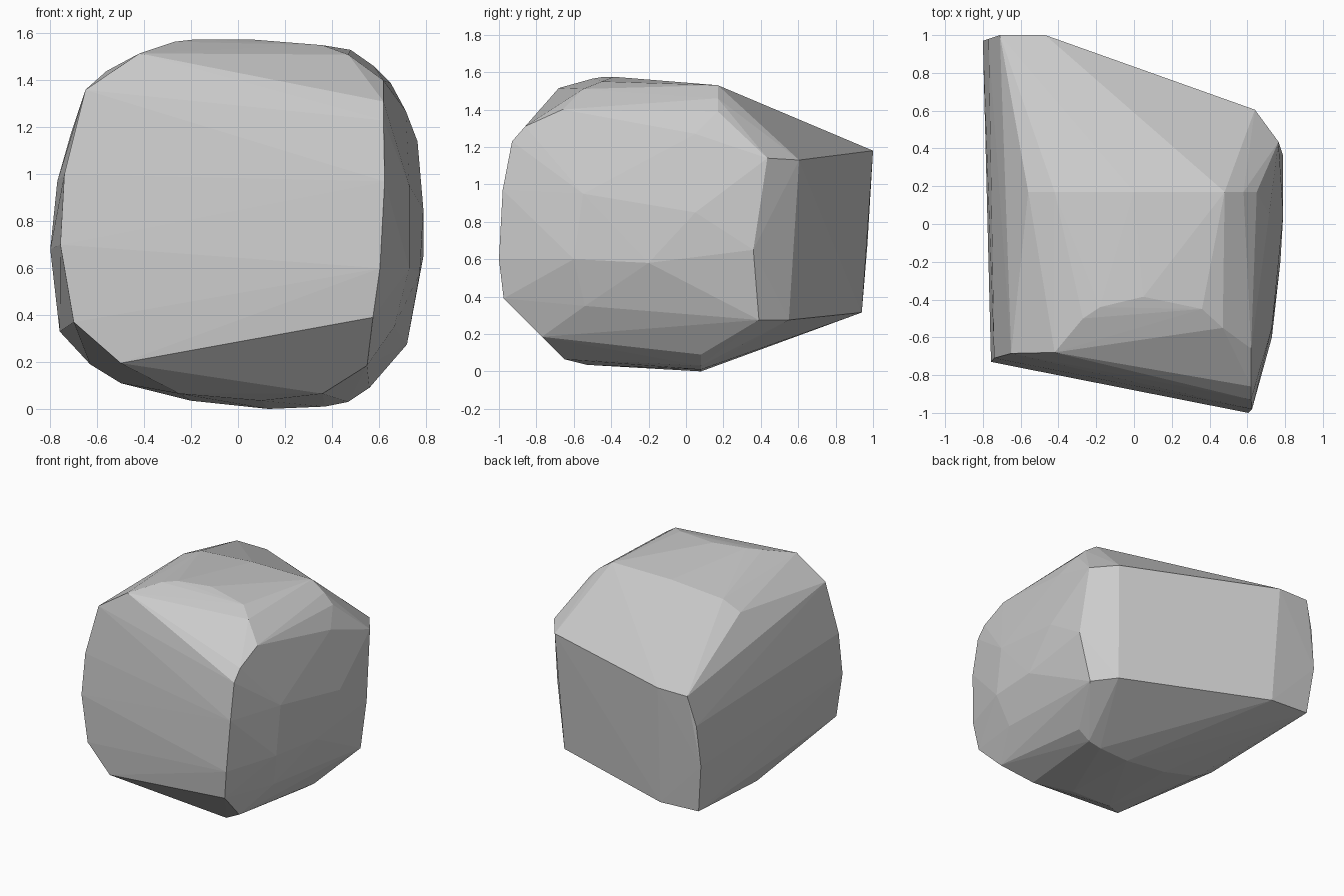
import bpy, bmesh


def at_y(y, profile):
    """Turn an (x, z) profile into points on the plane y."""
    return [(x, y, z) for x, z in profile]


# Front face outline, slanting back to the left
front = [(-0.42, -0.68, 1.515), (-0.65, -0.685, 1.36), (-0.74, -0.71, 1.0),
         (-0.757, -0.73, 0.7), (-0.70, -0.74, 0.37), (-0.50, -0.77, 0.195),
         (0.575, -0.975, 0.39), (0.605, -1.0, 0.6), (0.625, -0.98, 0.97),
         (0.62, -0.93, 1.23), (0.62, -0.86, 1.31)]

# Rounded front rim of the top
top_rim = [(-0.27, -0.5, 1.565), (-0.18, -0.44, 1.575), (0.05, -0.385, 1.575),
           (0.36, -0.45, 1.55), (0.47, -0.55, 1.51), (0.62, -0.66, 1.40)]

# Profiles where the top and the bottom break into the back slopes
top_break = at_y(0.17, [(-0.56, 1.44), (-0.42, 1.5), (0.0, 1.53), (0.48, 1.53),
                        (0.58, 1.46), (0.65, 1.39)])
bottom_break = at_y(0.08, [(-0.63, 0.19), (-0.5, 0.11), (-0.2, 0.035), (0.13, 0.0),
                           (0.37, 0.01), (0.47, 0.03), (0.56, 0.09)])

# Front rim of the bottom
bottom_rim = [(0.55, -0.77, 0.185), (0.36, -0.65, 0.065), (0.1, -0.53, 0.035),
              (-0.25, -0.56, 0.065)]

# Back face: left rim, then right corner
back = [(-0.47, 1.0, 1.18), (-0.71, 1.0, 1.18), (-0.77, 0.98, 0.97),
        (-0.80, 0.97, 0.68), (-0.76, 0.94, 0.33), (-0.45, 0.94, 0.315),
        (0.64, 0.605, 1.13), (0.60, 0.55, 0.275), (0.765, 0.435, 1.14),
        (0.72, 0.39, 0.275), (0.79, 0.36, 0.65)]

# Bulged right side
right = [(0.73, -0.6, 0.6), (0.73, -0.55, 0.95), (0.775, -0.2, 0.58),
         (0.79, 0.05, 0.85), (0.665, -0.54, 0.35), (0.715, 0.05, 1.27)]

# Wrap the outlines into one faceted stone
bm = bmesh.new()
for p in front + top_rim + top_break + bottom_break + bottom_rim + back + right:
    bm.verts.new(p)
bmesh.ops.convex_hull(bm, input=bm.verts[:])
loose = [v for v in bm.verts if not v.link_faces]
bmesh.ops.delete(bm, geom=loose, context='VERTS')
bmesh.ops.recalc_face_normals(bm, faces=bm.faces[:])

mesh = bpy.data.meshes.new("faceted_stone")
bm.to_mesh(mesh)
bm.free()
stone = bpy.data.objects.new("faceted_stone", mesh)
bpy.context.collection.objects.link(stone)
